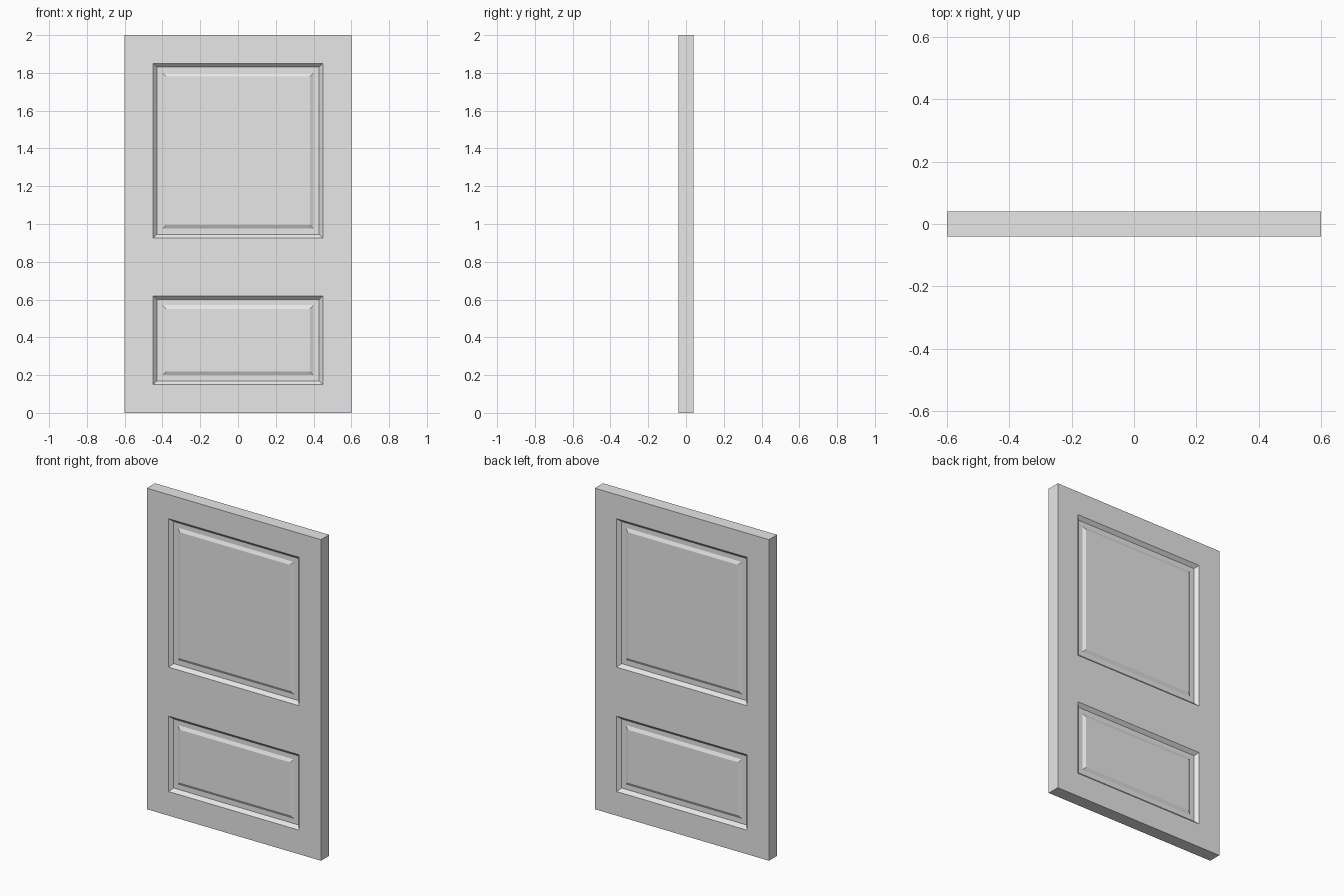
import bpy
import bmesh
from mathutils import Vector

if "Cube" in bpy.data.objects:
    bpy.data.objects.remove(bpy.data.objects["Cube"], do_unlink=True)

WIDTH, THICK, HEIGHT = 1.2, 0.08, 2.0
PANEL_HALF = 0.45
PANELS = [(0.15, 0.62), (0.925, 1.85)]  # bottom and top of each opening

# Plain grey paint
paint = bpy.data.materials.new("grey_paint")
paint.use_nodes = True
paint.diffuse_color = (0.8, 0.8, 0.8, 1)
paint.node_tree.nodes["Principled BSDF"].inputs["Base Color"].default_value = (0.8, 0.8, 0.8, 1)

# Door slab
bm = bmesh.new()
bmesh.ops.create_cube(bm, size=1)
bmesh.ops.scale(bm, vec=(WIDTH, THICK, HEIGHT), verts=bm.verts)
bmesh.ops.translate(bm, vec=(0, 0, HEIGHT / 2), verts=bm.verts)


def cut(point, normal):
    geom = bm.verts[:] + bm.edges[:] + bm.faces[:]
    bmesh.ops.bisect_plane(bm, geom=geom, plane_co=point, plane_no=normal)


# Stile and rail lines
for side in (-1, 1):
    cut(Vector((side * PANEL_HALF, 0, 0)), Vector((1, 0, 0)))
for span in PANELS:
    for z in span:
        cut(Vector((0, 0, z)), Vector((0, 0, 1)))
bm.normal_update()


def is_panel(face):
    c = face.calc_center_median()
    return (abs(face.normal.y) > 0.9 and abs(c.x) < PANEL_HALF
            and any(low < c.z < high for low, high in PANELS))


# Sloped moulding, flat groove and raised field, on both sides
panels = [f for f in bm.faces if is_panel(f)]
for thickness, depth in ((0.02, -0.02), (0.03, 0), (0.02, 0.01)):
    bmesh.ops.inset_individual(bm, faces=panels, thickness=thickness,
                               depth=depth, use_even_offset=True)

mesh = bpy.data.meshes.new("panelled_door")
bm.to_mesh(mesh)
bm.free()
mesh.materials.append(paint)
door = bpy.data.objects.new("panelled_door", mesh)
bpy.context.collection.objects.link(door)
